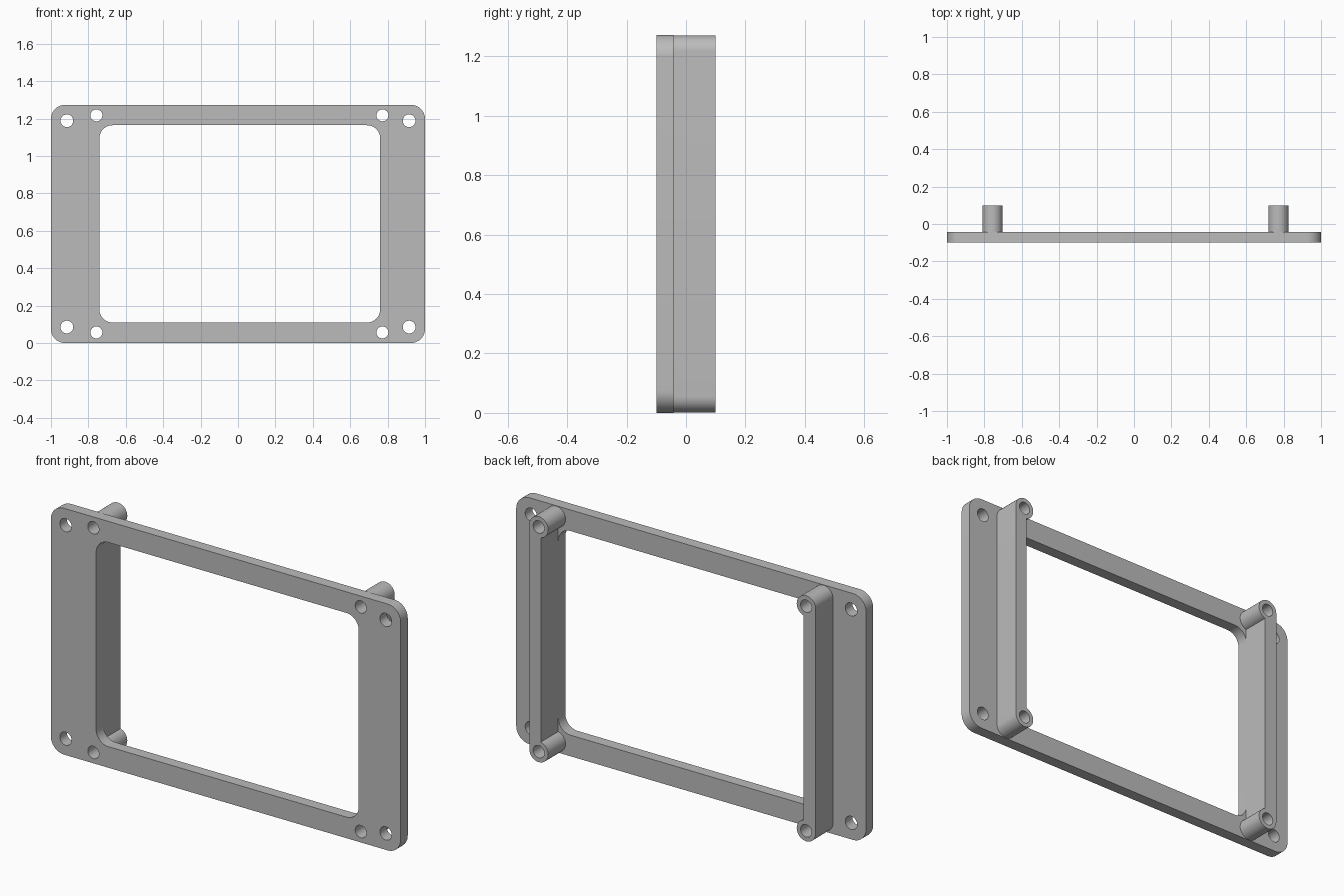
import bpy
import bmesh
from math import sin, cos, pi, acos

cube = bpy.data.objects.get("Cube")
if cube:
    bpy.data.objects.remove(cube, do_unlink=True)

grey = bpy.data.materials.new("plain_grey")
grey.use_nodes = True
colour = (0.5, 0.5, 0.5, 1)
grey.diffuse_color = colour
grey.node_tree.nodes["Principled BSDF"].inputs["Base Color"].default_value = colour

FRONT, PLATE_BACK, POST_BACK = -0.1, -0.042, 0.1
HEIGHT = 1.273
LOW, HIGH = 0.056, HEIGHT - 0.056      # post heights
POST_R, BORE_R = 0.054, 0.032


def arc(cx, cz, r, start, end, steps):
    return [(cx + r * cos(start + (end - start) * i / steps),
             cz + r * sin(start + (end - start) * i / steps))
            for i in range(steps + 1)]


def circle(cx, cz, r):
    return arc(cx, cz, r, 0, 2 * pi, 40)[:-1]


def rounded_rect(x0, x1, z0, z1, r):
    corners = [(x1 - r, z1 - r), (x0 + r, z1 - r), (x0 + r, z0 + r), (x1 - r, z0 + r)]
    return [p for i, (cx, cz) in enumerate(corners)
            for p in arc(cx, cz, r, i * pi / 2, (i + 1) * pi / 2, 12)]


def extruded(name, loops, y0, y1):
    """Fill an outline with holes in the xz plane and extrude it along y."""
    bm = bmesh.new()
    for loop in loops:
        verts = [bm.verts.new((x, y0, z)) for x, z in loop]
        for a, b in zip(verts, verts[1:] + verts[:1]):
            bm.edges.new((a, b))
    bmesh.ops.triangle_fill(bm, edges=bm.edges[:], use_beauty=True, normal=(0, -1, 0))
    result = bmesh.ops.extrude_face_region(bm, geom=bm.faces[:], use_keep_orig=True)
    moved = [g for g in result["geom"] if isinstance(g, bmesh.types.BMVert)]
    bmesh.ops.translate(bm, verts=moved, vec=(0, y1 - y0, 0))
    bmesh.ops.recalc_face_normals(bm, faces=bm.faces[:])
    mesh = bpy.data.meshes.new(name)
    bm.to_mesh(mesh)
    bm.free()
    mesh.materials.append(grey)
    obj = bpy.data.objects.new(name, mesh)
    bpy.context.collection.objects.link(obj)
    bpy.ops.object.select_all(action='DESELECT')
    obj.select_set(True)
    bpy.context.view_layer.objects.active = obj
    bpy.ops.object.shade_smooth_by_angle(angle=pi / 6)
    return obj


# name, side, post centre x, window edge x
sides = [("left", 1, 0.772, 0.76), ("right", -1, -0.757, -0.741)]

# Front plate with window, corner mounting holes and post bores
loops = [rounded_rect(-1, 1, 0, HEIGHT, 0.075),
         rounded_rect(-0.741, 0.76, 0.109, HEIGHT - 0.109, 0.07)]
for _, s, post_x, _ in sides:
    for z in (0.085, HEIGHT - 0.085):
        loops.append(circle(s * 0.915, z, 0.034))
    for z in (LOW, HIGH):
        loops.append(circle(post_x, z, BORE_R))
extruded("front_plate", loops, FRONT, PLATE_BACK)

# Rear rails: a wall flush with the window, ending in two bored round posts
for name, s, post_x, edge_x in sides:
    sweep = pi + acos(abs(post_x - edge_x) / POST_R)
    top = arc(0, HIGH, POST_R, 0, sweep, 32)
    bottom = arc(0, LOW, POST_R, -sweep, 0, 32)
    outline = [(post_x + s * u, z) for u, z in top + bottom]
    extruded(name + "_rail",
             [outline, circle(post_x, LOW, BORE_R), circle(post_x, HIGH, BORE_R)],
             PLATE_BACK, POST_BACK)
